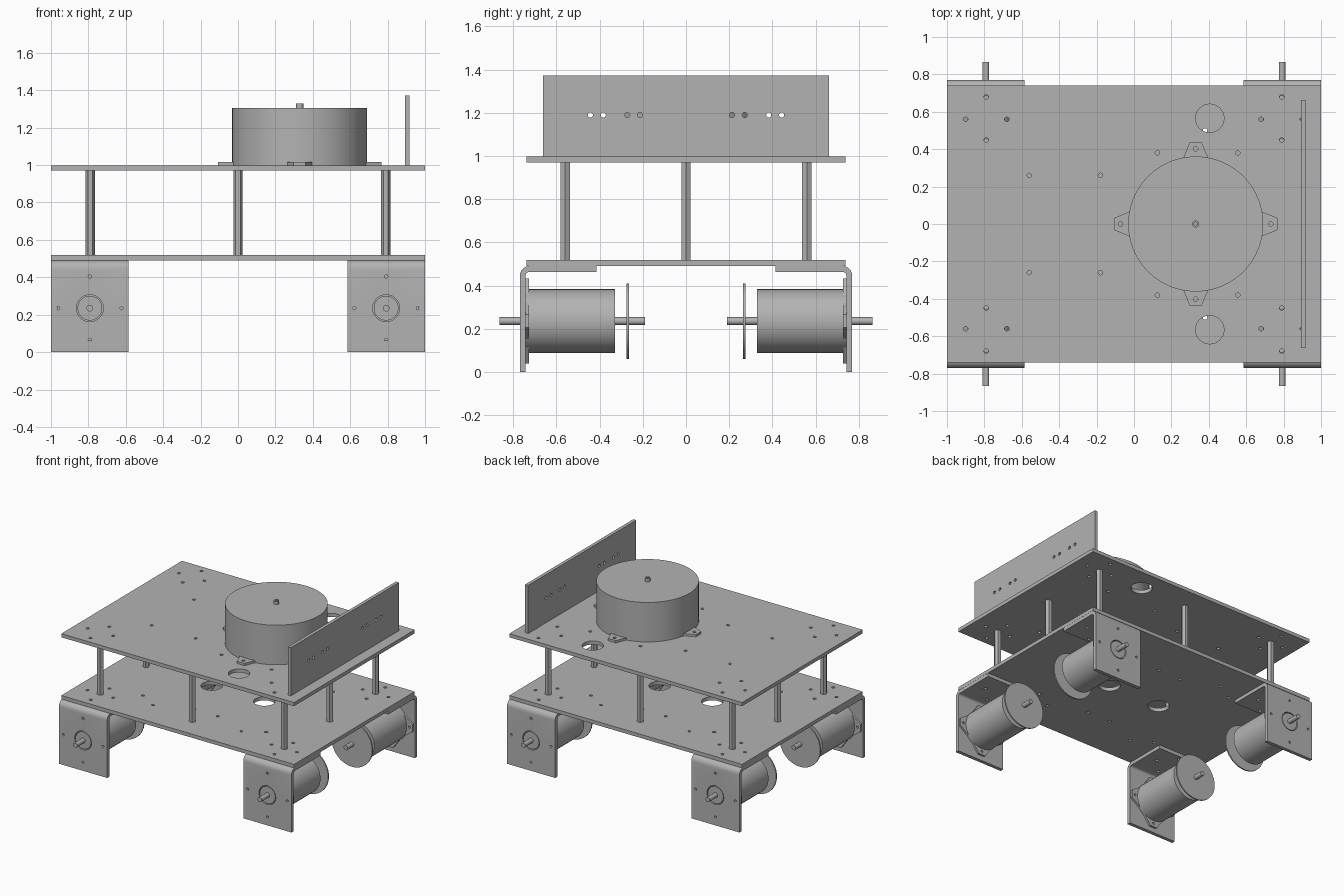
import bpy, bmesh, math
from mathutils import Matrix, Vector

if "Cube" in bpy.data.objects:
    bpy.data.objects.remove(bpy.data.objects["Cube"])

grey = bpy.data.materials.new("plain grey")
grey.use_nodes = True
colour = (0.45, 0.45, 0.45, 1)
grey.diffuse_color = colour
grey.node_tree.nodes["Principled BSDF"].inputs["Base Color"].default_value = colour

TO_AXIS = {"x": Matrix.Rotation(math.pi / 2, 4, "Y"),
           "y": Matrix.Rotation(-math.pi / 2, 4, "X"),
           "z": Matrix.Identity(4)}
DIRECTION = {"x": Vector((1, 0, 0)), "y": Vector((0, 1, 0)), "z": Vector((0, 0, 1))}


def finish(name, bm, smooth=False):
    bmesh.ops.recalc_face_normals(bm, faces=bm.faces)
    mesh = bpy.data.meshes.new(name)
    bm.to_mesh(mesh)
    bm.free()
    mesh.materials.append(grey)
    obj = bpy.data.objects.new(name, mesh)
    bpy.context.collection.objects.link(obj)
    if smooth:
        shade(obj)
    return obj


def shade(obj):
    bpy.ops.object.select_all(action="DESELECT")
    obj.select_set(True)
    bpy.context.view_layer.objects.active = obj
    bpy.ops.object.shade_smooth_by_angle(angle=math.radians(30))


def add_cylinder(bm, centre, radius, length, axis, sides=48, spin=0):
    turn = TO_AXIS[axis] @ Matrix.Rotation(spin, 4, "Z")
    bmesh.ops.create_cone(bm, cap_ends=True, segments=sides, radius1=radius, radius2=radius,
                          depth=length, matrix=Matrix.Translation(centre) @ turn)


def cylinder(name, start, radius, length, axis, sides=48, spin=0):
    """Cylinder growing from its start point along an axis; length may be negative."""
    bm = bmesh.new()
    centre = Vector(start) + DIRECTION[axis] * length / 2
    add_cylinder(bm, centre, radius, abs(length), axis, sides, spin)
    return finish(name, bm, sides > 8)


def box(name, low, high):
    low, high = Vector(low), Vector(high)
    bm = bmesh.new()
    bmesh.ops.create_cube(bm, size=1, matrix=Matrix.Translation((low + high) / 2)
                          @ Matrix.Diagonal((*(high - low), 1)))
    return finish(name, bm)


def prism(name, points, offset):
    """Extrude a closed outline of 3D points by an offset."""
    bm = bmesh.new()
    face = bm.faces.new([bm.verts.new(p) for p in points])
    side = bmesh.ops.extrude_face_region(bm, geom=[face])["geom"]
    bmesh.ops.translate(bm, vec=offset, verts=[v for v in side if isinstance(v, bmesh.types.BMVert)])
    return finish(name, bm)


def drill(obj, holes, length=0.1):
    """Cut round holes, each given as (centre, radius, axis)."""
    bm = bmesh.new()
    for centre, radius, axis in holes:
        add_cylinder(bm, centre, radius, length, axis, 32 if radius > 0.03 else 12)
    cutter = finish("hole_cutter", bm)
    cutter.hide_render = True
    mod = obj.modifiers.new("holes", "BOOLEAN")
    mod.operation, mod.solver, mod.object = "DIFFERENCE", "EXACT", cutter
    depsgraph = bpy.context.evaluated_depsgraph_get()
    mesh = bpy.data.meshes.new_from_object(obj.evaluated_get(depsgraph))
    obj.modifiers.clear()
    obj.data = mesh
    bpy.data.objects.remove(cutter)
    shade(obj)


def mirrored(points):
    return [(sx * x, sy * y) for x, y in points for sx in (-1, 1) for sy in (-1, 1)]


def mounting_ears(name, centre, inner, outer, hole_at, half_base, half_tip, thick, axis, hole):
    """Four tapered ears with a screw hole around a round body."""
    for i in range(4):
        frame = Matrix.Translation(centre) @ TO_AXIS[axis] @ Matrix.Rotation(i * math.pi / 2, 4, "Z")
        outline = [(inner, -half_base), (outer, -half_tip), (outer, half_tip), (inner, half_base)]
        ear = prism(f"{name}_{i + 1}", [frame @ Vector((u, v, 0)) for u, v in outline],
                    DIRECTION[axis] * thick)
        drill(ear, [(frame @ Vector((hole_at, 0, 0)), hole, axis)])


# Deck plates with their drilled patterns
bracket_holes = mirrored([(0.90, 0.56), (0.68, 0.56), (0.79, 0.68), (0.79, 0.45)])
upper_small = bracket_holes + [(x, s * y) for s in (-1, 1) for x, y in
                               [(-0.56, 0.26), (-0.18, 0.26), (0.125, 0.38), (0.555, 0.38)]]
lower_small = bracket_holes + mirrored([(0.53, 0.41), (0.1, 0.39), (0.38, 0.5)])
decks = [("lower_deck", 0.49, lower_small, [(-0.226, 0), (0.226, 0)]),
         ("upper_deck", 0.97, upper_small, [(0.405, -0.565), (0.405, 0.565)])]
for name, z, small, large in decks:
    deck = box(name, (-1, -0.74, z), (1, 0.74, z + 0.028))
    drill(deck, [((x, y, z), 0.012, "z") for x, y in small]
          + [((x, y, z), 0.076, "z") for x, y in large])

# Hexagonal standoffs between the decks
for x, y in [(sx * 0.79, y) for sx in (-1, 1) for y in (-0.56, 0, 0.56)] + [(0, -0.56), (0, 0.56)]:
    cylinder("standoff", (x, y, 0.517), 0.025, 0.454, "z", 6, math.pi / 2)

# Corner drive units: bent bracket, motor, shaft and encoder disc
AXLE = 0.235
for sx in (-1, 1):
    for sy in (-1, 1):
        cx = sx * 0.792
        arc = [math.radians(a) for a in range(0, 91, 15)]
        bend = [(0.725 + 0.045 * math.cos(a), 0.445 + 0.045 * math.sin(a)) for a in arc]
        inside = [(0.725 + 0.018 * math.cos(a), 0.445 + 0.018 * math.sin(a)) for a in reversed(arc)]
        profile = [(0.77, 0)] + bend + [(0.415, 0.49), (0.415, 0.463)] + inside + [(0.743, 0)]
        bracket = prism("motor_bracket", [(cx - 0.207, sy * y, z) for y, z in profile], (0.414, 0, 0))
        cuts = [((cx, sy * 0.757, AXLE), 0.072, "y")]
        for i in range(4):
            a = i * math.pi / 2
            u, v = math.cos(a), math.sin(a)
            cuts.append(((cx + 0.17 * u, sy * 0.757, AXLE + 0.17 * v), 0.009, "y"))
            cuts.append(((sx * 0.79 + 0.112 * u, sy * 0.56 + 0.115 * v, 0.48), 0.012, "z"))
        drill(bracket, cuts)
        cylinder("motor_body", (cx, sy * 0.744, AXLE), 0.148, -sy * 0.414, "y")
        cylinder("motor_boss", (cx, sy * 0.74, AXLE), 0.066, sy * 0.028, "y")
        cylinder("motor_shaft", (cx, sy * 0.19, AXLE), 0.018, sy * 0.675, "y", 24)
        cylinder("encoder_disc", (cx, sy * 0.265, AXLE), 0.175, sy * 0.01, "y")
        mounting_ears("motor_ear", (cx, sy * 0.743, AXLE), 0.12, 0.197, 0.17,
                      0.085, 0.03, -sy * 0.015, "y", 0.009)

# Large round unit on the upper deck
cylinder("drum_body", (0.33, 0, 0.997), 0.361, 0.308, "z", 96)
shaft = cylinder("drum_shaft", (0.33, 0, 1.3), 0.019, 0.03, "z", 24)
drill(shaft, [((0.33, 0, 1.32), 0.01, "z")], 0.03)
mounting_ears("drum_ear", (0.33, 0, 0.998), 0.34, 0.437, 0.402, 0.072, 0.032, 0.018, "z", 0.012)

# Upright panel along the left edge
panel = box("sensor_panel", (0.892, -0.663, 0.997), (0.918, 0.663, 1.372))
drill(panel, [((0.905, s * y, 1.19), 0.012, "x") for s in (-1, 1) for y in (0.213, 0.272, 0.383, 0.443)])
